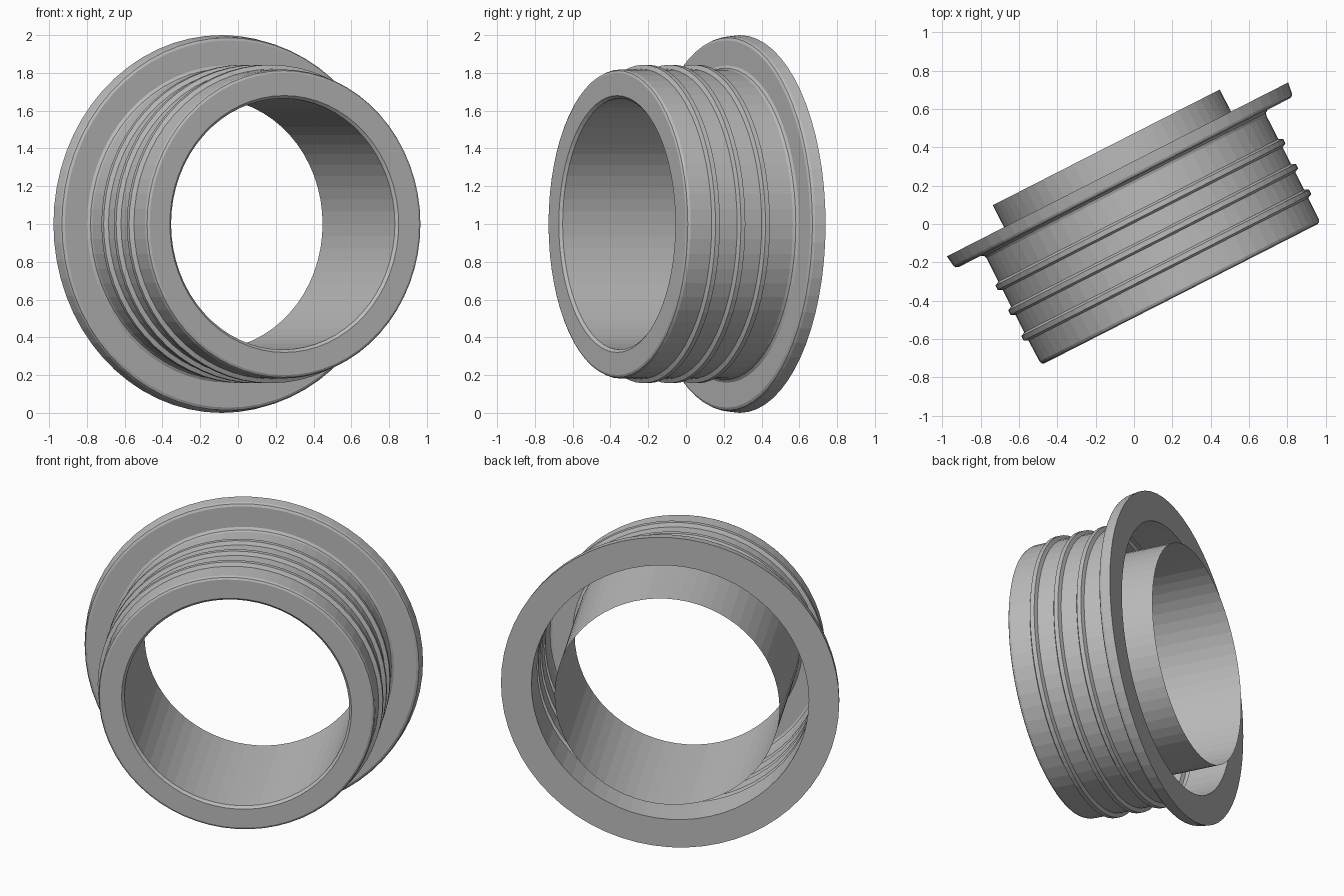
import bpy, bmesh, math

if "Cube" in bpy.data.objects:
    bpy.data.objects.remove(bpy.data.objects["Cube"])

SEGMENTS = 64
TILT = math.radians(27)
CENTER = (0.047, 0.024, 1.0)

grey = bpy.data.materials.new("plain_grey")
grey.diffuse_color = (0.5, 0.5, 0.5, 1)
grey.use_nodes = True
grey.node_tree.nodes["Principled BSDF"].inputs["Base Color"].default_value = grey.diffuse_color


def lathe(name, profile):
    """Spin (radius, depth) points around the tilted horizontal axis."""
    bm = bmesh.new()
    rings = []
    for r, d in profile:
        ring = []
        for j in range(SEGMENTS):
            t = 2 * math.pi * j / SEGMENTS
            ring.append(bm.verts.new((r * math.cos(t), d, r * math.sin(t))))
        rings.append(ring)
    for a, b in zip(rings, rings[1:]):
        for j in range(SEGMENTS):
            k = (j + 1) % SEGMENTS
            bm.faces.new((a[j], b[j], b[k], a[k]))
    mesh = bpy.data.meshes.new(name)
    bm.to_mesh(mesh)
    bm.free()
    mesh.materials.append(grey)
    obj = bpy.data.objects.new(name, mesh)
    bpy.context.collection.objects.link(obj)
    obj.location = CENTER
    obj.rotation_euler = (0, 0, TILT)
    return obj


FRONT, BACK = -0.436, 0.293

# Thin inner tube, open at the back, with a chamfered mouth
lathe("inner_tube", [(0.665, 0.422), (0.665, FRONT + 0.015), (0.68, FRONT)])

# Front rim and outer sleeve with three raised ribs
sleeve = [(0.68, FRONT), (0.80, FRONT), (0.812, FRONT + 0.006), (0.818, FRONT + 0.02)]
for d in (-0.268, -0.117, 0.029):
    sleeve += [(0.82, d - 0.024), (0.843, d - 0.013), (0.843, d + 0.013), (0.82, d + 0.024)]
sleeve += [(0.82, 0.19)]
lathe("ribbed_sleeve", sleeve)

# Flange with a small fillet at its root and an open back
lathe("flange", [(0.82, 0.19), (0.825, 0.205), (0.84, 0.215), (0.972, 0.215),
                 (0.986, 0.222), (0.992, 0.235), (1.0, BACK),
                 (0.82, BACK), (0.82, 0.19)])
